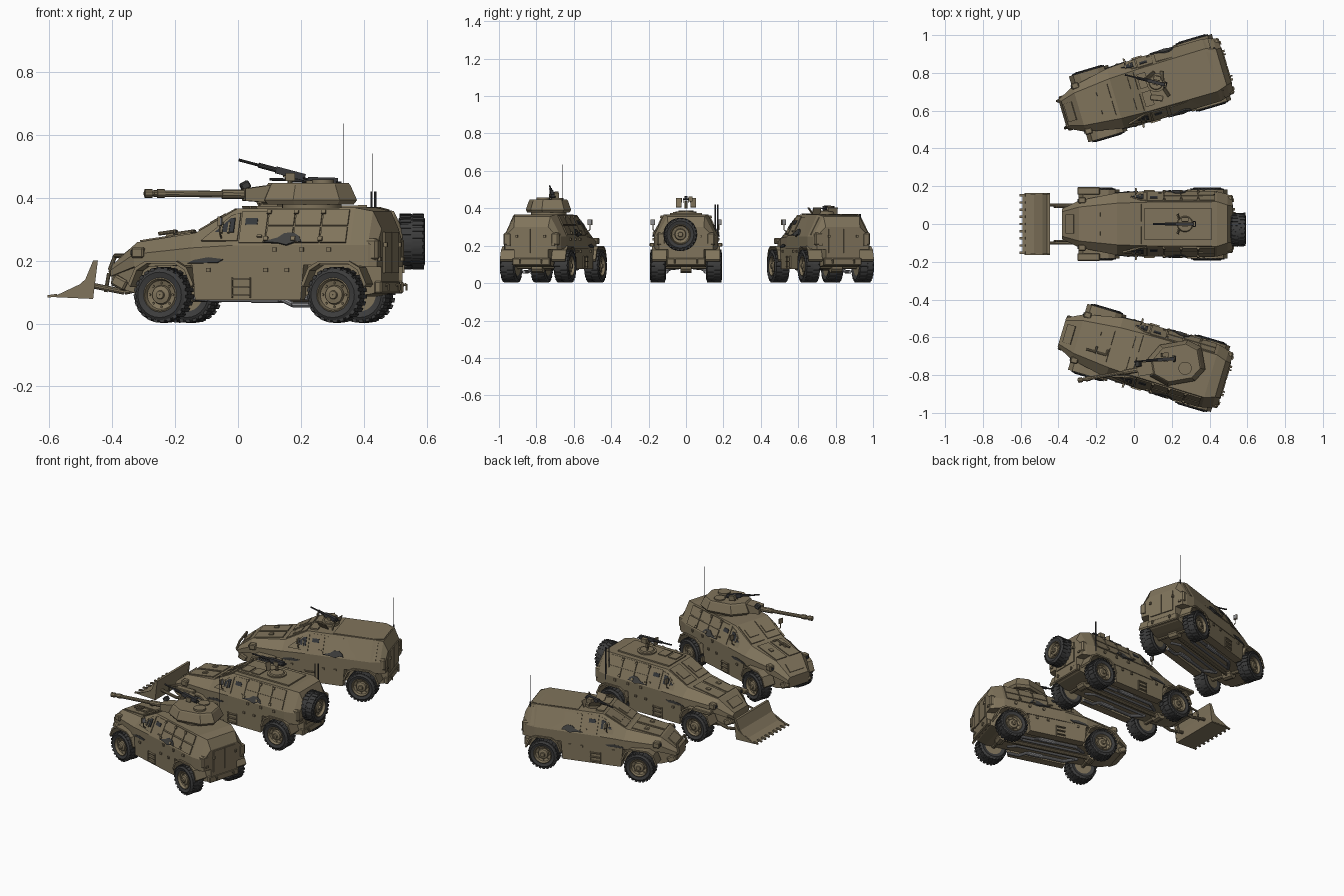
import bpy, bmesh, math
from mathutils import Matrix, Vector, Euler

if "Cube" in bpy.data.objects:
    bpy.data.objects.remove(bpy.data.objects["Cube"])

def material(name, rgb):
    m = bpy.data.materials.new(name)
    m.use_nodes = True
    m.diffuse_color = (*rgb, 1)
    m.node_tree.nodes["Principled BSDF"].inputs["Base Color"].default_value = (*rgb, 1)
    return m

TAN = material("olive tan paint", (.216, .174, .106))
RUBBER = material("tyre rubber", (.046, .046, .046))
GUN = material("gun metal", (.042, .042, .044))
GLASS = material("dark glass", (.035, .038, .042))
NET = material("dark netting", (.05, .05, .048))
STEEL = material("exhaust steel", (.27, .27, .28))

place = Matrix()      # transform of the vehicle being built
prefix = ""

def finish(name, bm, mat, smooth=False):
    bmesh.ops.recalc_face_normals(bm, faces=bm.faces)
    me = bpy.data.meshes.new(prefix + name)
    bm.to_mesh(me)
    bm.free()
    me.materials.append(mat)
    ob = bpy.data.objects.new(prefix + name, me)
    bpy.context.collection.objects.link(ob)
    ob.matrix_world = place
    if smooth:
        me.shade_smooth()
        me.set_sharp_from_angle(angle=math.radians(35))
    return ob

def add_box(bm, c, s, rot=(0, 0, 0)):
    m = Matrix.Translation(c) @ Euler(rot).to_matrix().to_4x4() @ Matrix.Diagonal((*s, 1))
    bmesh.ops.create_cube(bm, size=1, matrix=m)

def box(name, mat, c, s, rot=(0, 0, 0), bevel=0):
    bm = bmesh.new()
    add_box(bm, c, s, rot)
    if bevel:
        bmesh.ops.bevel(bm, geom=bm.edges[:], offset=bevel, segments=1, affect='EDGES')
    return finish(name, bm, mat)

def add_rod(bm, p, q, r, r2=None, n=10):
    p, q = Vector(p), Vector(q)
    m = Matrix.Translation((p + q) / 2) @ (q - p).to_track_quat('Z', 'Y').to_matrix().to_4x4()
    bmesh.ops.create_cone(bm, cap_ends=True, segments=n, radius1=r,
                          radius2=r if r2 is None else r2, depth=(q - p).length, matrix=m)

def tube(name, mat, pts, r, r2=None, n=10):
    bm = bmesh.new()
    for p, q in zip(pts, pts[1:]):
        add_rod(bm, p, q, r, r2, n)
    return finish(name, bm, mat, True)

def loft(name, mat, rings, closed=False, smooth=False):
    bm = bmesh.new()
    rows = [[bm.verts.new(p) for p in ring] for ring in rings]
    n = len(rows[0])
    for a, b in zip(rows, rows[1:] + rows[:1] if closed else rows[1:]):
        for i in range(n):
            bm.faces.new((a[i], a[(i + 1) % n], b[(i + 1) % n], b[i]))
    if not closed:
        bm.faces.new(rows[0])
        bm.faces.new(rows[-1])
    return finish(name, bm, mat, smooth)

def prism(name, mat, poly, y0, y1):
    return loft(name, mat, [[(x, y, z) for x, z in poly] for y in (y0, y1)])

# Hull stations: x, floor width, floor z, belt width, sill z, belt z, top width, top z
HULL = [(-.45, .07, .12, .08, .15, .17, .065, .185),
        (-.36, .095, .095, .125, .18, .22, .09, .258),
        (-.16, .11, .085, .165, .185, .24, .11, .288),
        (-.02, .11, .085, .172, .185, .248, .115, .365),
        (.37, .11, .085, .172, .185, .25, .118, .368),
        (.425, .1, .095, .158, .18, .25, .1, .357),
        (.452, .095, .11, .145, .18, .25, .095, .30)]

def station(x):
    for a, b in zip(HULL, HULL[1:]):
        if x <= b[0] or b is HULL[-1]:
            t = (x - a[0]) / (b[0] - a[0])
            return [u + (v - u) * t for u, v in zip(a, b)]

def side_plate(name, mat, s, pts, t=.005):
    """Plate lying on the sloping hull side."""
    def skin(x, z, off):
        _, _, _, wb, _, zb, wt, zt = station(x)
        k = max(0, (z - zb) / (zt - zb))
        return (x, s * (wb + (wt - wb) * k + off), z + off * .4)
    loft(name, mat, [[skin(x, z, o) for x, z in pts] for o in (-.004, t)])

def roof_plate(name, mat, pts, t=.005):
    """Plate lying on the hood, windscreen or roof."""
    loft(name, mat, [[(x - o * .4 * (x < 0), y, station(x)[7] + o) for x, y in pts] for o in (-.004, t)])

def rect(x0, x1, z0, z1):
    return [(x0, z0), (x1, z0), (x1, z1), (x0, z1)]

def lathe(name, mat, profile, n=28):
    """Revolve (radius, y) points around the y axis."""
    rings = [[(r * math.cos(a), y, r * math.sin(a)) for r, y in profile]
             for a in (2 * math.pi * i / n for i in range(n))]
    return loft(name, mat, rings, True, True)

def wheel(name, c, s, turn=0):
    parts = [lathe(name + "_tyre", RUBBER, [(.052, -.036), (.072, -.042), (.084, -.034), (.087, 0),
                                            (.084, .034), (.072, .042), (.052, .036)]),
             lathe(name + "_rim", TAN, [(.056, .036), (.051, .039), (.046, .024), (.031, .018), (.028, .03),
                                        (.014, .034), (.012, .042), (.001, .042), (.001, -.036), (.056, -.036)], 20)]
    bm = bmesh.new()
    for i in range(24):
        for side in (-1, 1):
            a = 2 * math.pi * (i + side * .25) / 24
            add_box(bm, (.084 * math.cos(a), side * .02, -.084 * math.sin(a)), (.009, .036, .013),
                    (0, a, side * .1))
    parts.append(finish(name + "_tread", bm, RUBBER))
    bm = bmesh.new()
    for i in range(8):
        a = math.pi * i / 4
        x, z = .038 * math.cos(a), .038 * math.sin(a)
        add_rod(bm, (x, .016, z), (x, .027, z), .004, n=6)
    parts.append(finish(name + "_bolts", bm, TAN))
    spin = Matrix.Rotation(turn + (math.pi if s < 0 else 0), 4, 'Z')
    for p in parts:
        p.matrix_world = place @ Matrix.Translation(c) @ spin

def machine_gun(c, tilt, yaw=0):
    """Heavy machine gun pointing forward, on a forked post."""
    global place
    keep = place
    place = place @ Matrix.Translation(c) @ Matrix.Rotation(yaw, 4, 'Z')
    tube("gun_post", TAN, [(0, 0, -.05), (0, 0, -.01)], .008)
    for s in (-1, 1):
        box("gun_fork", TAN, (0, s * .012, -.008), (.03, .004, .025))
    place = place @ Matrix.Rotation(tilt, 4, 'Y')
    box("gun_receiver", GUN, (0, 0, .003), (.095, .018, .022))
    tube("gun_barrel", GUN, [(-.04, 0, .003), (-.17, 0, .003)], .0045)
    tube("gun_jacket", GUN, [(-.04, 0, .003), (-.105, 0, .003)], .008)
    box("ammo_box", TAN, (0, .024, 0), (.036, .022, .026))
    tube("gun_grip", GUN, [(.042, -.014, 0), (.056, -.014, 0), (.056, .014, 0), (.042, .014, 0)], .003)
    place = keep

def vehicle(label, x, y, angle):
    """Everything the three vehicles share."""
    global place, prefix
    prefix = label + "_"
    place = Matrix.Translation((x, y, 0)) @ Matrix.Rotation(math.radians(angle), 4, 'Z')
    rings = []
    for px, wf, zf, wb, zs, zb, wt, zt in HULL:
        half = [(wf, zf), (wf, zs), (wb, zs), (wb, zb), (wt, zt)]
        rings.append([(px, w, z) for w, z in half] + [(px, -w, z) for w, z in half[::-1]])
    loft("hull", TAN, rings)
    for ax in (-.255, .318):
        tube("axle", TAN, [(ax, -.12, .09), (ax, .12, .09)], .014)
        tube("differential", TAN, [(ax, -.03, .085), (ax, .03, .085)], .03)
    tube("drive_shaft", TAN, [(-.255, 0, .078), (.318, 0, .078)], .01)
    box("front_bumper", TAN, (-.42, 0, .13), (.05, .19, .035), (0, .5, 0), .006)
    box("rear_bumper", TAN, (.442, 0, .115), (.026, .21, .04), bevel=.005)
    for s in (-1, 1):
        for ax, end in ((-.255, "front"), (.318, "rear")):
            wheel(end + "_wheel", (ax, s * .15, .091), s)
            arch = [(-.108, .125), (-.085, .178), (-.05, .199), (.05, .199), (.085, .178), (.108, .125)]
            inner = [(u * .93, z - .009) for u, z in arch[::-1]]
            prism(end + "_fender", TAN, [(ax + u, z) for u, z in arch + inner], s * .105, s * .182)
        # Sill locker, steps and exhaust
        prism("sill", TAN, [(-.145, .075), (.205, .075), (.215, .19), (-.155, .19)], s * .118, s * .168)
        for z in (.09, .115, .14):
            box("step", TAN, (.01, s * .173, z), (.055, .014, .005))
        for u in (-.02, .04):
            box("step_rail", TAN, (u - .002, s * .17, .113), (.005, .008, .065))
        for u in (-.1, .09, .16):
            box("sill_hinge", TAN, (u, s * .17, .17), (.014, .01, .012))
        tube("exhaust", STEEL, [(-.19, s * .04, .082), (-.12, s * .09, .077), (.12, s * .09, .077),
                                (.16, s * .105, .06), (.23, s * .105, .06)], .009)
        tube("silencer", STEEL, [(.02, s * .09, .078), (.11, s * .09, .078)], .013)
        tube("inner_pipe", STEEL, [(-.17, s * .04, .08), (.2, s * .04, .08), (.25, s * .07, .08)], .007)
        # Cab windows behind bars, and the armoured windscreen
        side_plate("window_frame", TAN, s, [(-.13, .262), (-.005, .262), (-.005, .35), (-.035, .342)], .005)
        side_plate("side_window", GLASS, s, [(-.085, .288), (-.02, .288), (-.02, .333), (-.036, .331)], .008)
        for u in (-.062, -.038):
            side_plate("window_bar", TAN, s, rect(u - .003, u + .003, .284, .318), .011)
        roof_plate("windscreen_frame", TAN, rect(-.15, -.03, s * .012, s * .105), .005)
        roof_plate("windscreen_shutter", TAN, rect(-.115, -.065, s * .025, s * .09), .009)
        side_plate("door", TAN, s, rect(0, .085, .255, .355), .004)
        side_plate("door_handle", TAN, s, rect(.06, .076, .272, .278), .01)
        side_plate("door_window", GLASS, s, rect(.015, .055, .312, .332), .007)
        # Mirrors, lamps and rear lockers
        tube("mirror_arm", TAN, [(-.06, s * .15, .265), (-.06, s * .176, .285), (-.06, s * .178, .33)], .0025, n=6)
        box("mirror", TAN, (-.06, s * .178, .325), (.008, .026, .03))
        box("mirror_glass", STEEL, (-.055, s * .178, .325), (.004, .02, .024))
        box("headlamp_box", TAN, (-.345, s * .125, .225), (.04, .034, .034), bevel=.005)
        tube("headlamp", GLASS, [(-.369, s * .125, .225), (-.362, s * .125, .225)], .009)
        box("tail_lamp", TAN, (.455, s * .125, .205), (.01, .018, .012))
        box("rear_locker", TAN, (.432, s * .132, .235), (.045, .045, .07), bevel=.008)
        tube("tow_hook", TAN, [(.45, s * .06, .12), (.465, s * .06, .125), (.465, s * .06, .105)], .004)
        box("rear_door", TAN, (.452, s * .041, .225), (.012, .075, .13))
        box("rear_hinge", TAN, (.46, s * .078, .25), (.012, .012, .014))
        # Hood panels and netting
        roof_plate("hood_panel", TAN, rect(-.35, -.18, s * .008, s * .085), .005)
        roof_plate("hood_latch", TAN, rect(-.27, -.245, s * .04, s * .06), .012)
        side_plate("hood_vent", NET, s, [(-.17, .19), (-.07, .192), (-.05, .203), (-.1, .209), (-.15, .2)], .004)
        side_plate("side_net", NET, s, [(.08, .256), (.13, .254), (.16, .247), (.19, .258), (.21, .256), (.2, .274),
                                        (.18, .286), (.15, .284), (.13, .27)], .009)
    box("nose_grille", TAN, (-.41, 0, .222), (.055, .1, .006), (0, -.68, 0))

def side_armour(cols, wide):
    """Bolt-on panels in two rows along the hull sides."""
    for s in (-1, 1):
        for u in cols:
            side_plate("armour_panel", TAN, s, rect(u, u + wide, .256, .305), .006)
            side_plate("armour_panel", TAN, s, rect(u, u + wide, .311, .36), .006)
            for z in (.26, .345):
                side_plate("armour_clip", TAN, s, rect(u - .006, u + .008, z, z + .012), .013)
            box("belt_hook", TAN, (u + .03, s * .174, .235), (.014, .012, .014))

def hatch(c, r):
    tube("hatch_ring", TAN, [(c[0], c[1], .362), (c[0], c[1], .382)], r, n=20)
    tube("hatch_lid", TAN, [(c[0], c[1], .38), (c[0], c[1], .388)], r * .8, r * .7, n=20)

# Gun turret vehicle
vehicle("gun_carrier", .05, -.70, -16.5)
side_armour((.09, .18, .27), .085)
box("tool_box", TAN, (-.40, 0, .2), (.06, .15, .03), (0, -.68, 0), .005)
for u in (-.3, -.24):
    tube("hood_pipe", TAN, [(u, -.05, .285), (u + .05, -.05, .292), (u + .05, -.02, .292)], .006)
place = Matrix.Translation((.215, -.738, 0)) @ Matrix.Rotation(math.radians(10), 4, 'Z')
tube("turret_ring", TAN, [(.02, 0, .36), (.02, 0, .384)], .095, n=24)
outline = [(-.15, .045), (-.07, .11), (.08, .11), (.145, .06)]
outline += [(u, -v) for u, v in outline[::-1]]
loft("turret", TAN, [[(.01 + u * k, v * k, z) for u, v in outline]
                     for k, z in ((.93, .378), (1, .392), (.86, .44), (.82, .447))])
prism("mantlet", TAN, [(-.20, .39), (-.10, .382), (-.09, .438), (-.13, .438), (-.20, .428)], -.035, .035)
tube("cannon", TAN, [(-.18, 0, .41), (-.30, 0, .411), (-.49, 0, .413)], .0105)
tube("cannon_sleeve", TAN, [(-.18, 0, .41), (-.27, 0, .411)], .015)
for u in (-.455, -.495):
    tube("muzzle_brake", TAN, [(u, 0, .413), (u - .024, 0, .413)], .014)
tube("muzzle_core", TAN, [(-.45, 0, .413), (-.521, 0, .413)], .009)
box("sight_head", NET, (-.19, .03, .438), (.03, .03, .025), (0, -.5, 0), .004)
tube("commander_hatch", TAN, [(.05, -.035, .445), (.05, -.035, .458)], .035, n=18)
tube("gunner_hatch", TAN, [(.04, .045, .445), (.04, .045, .454)], .032, n=18)
machine_gun((-.045, .03, .473), .26, -.1)
tube("antenna", GUN, [(.13, .055, .43), (.13, .055, .635)], .0009, n=5)

# Dozer vehicle
vehicle("dozer", .07, 0, 0)
side_armour((.09, .18, .27), .085)
roof_plate("roof_deck", TAN, rect(-.01, .34, -.085, .085), .008)
for u in (.0, .07):
    roof_plate("roof_hatch", TAN, rect(u, u + .055, -.07, .0), .014)
hatch((.2, 0), .055)
machine_gun((.2, 0, .45), .03)
for s in (-1, 1):
    box("gun_shield", TAN, (.165, s * .038, .43), (.006, .03, .05), (0, -.15, s * .3))
    tube("push_arm", TAN, [(-.34, s * .1, .12), (-.43, s * .1, .10), (-.53, s * .1, .12)], .009)
    tube("lift_ram", TAN, [(-.42, s * .09, .17), (-.48, s * .09, .16), (-.49, s * .09, .10)], .006)
    prism("blade_cheek", TAN, [(-.65, .088), (-.53, .08), (-.515, .2), (-.55, .135)], s * .155, s * .163)
    box("fender_box", TAN, (-.31, s * .175, .205), (.12, .04, .02), bevel=.004)
    tube("stack", GUN, [(.36 + s * .006, .163 + s * .007, .22), (.36 + s * .006, .163 + s * .007, .42)], .004)
prism("blade", TAN, [(-.66, .084), (-.60, .10), (-.555, .14), (-.53, .2), (-.515, .2),
                     (-.525, .14), (-.53, .078)], -.16, .16)
for k in range(9):
    box("blade_tooth", TAN, (-.66, -.152 + k * .038, .088), (.03, .012, .008), (0, -.15, 0))
box("spare_bracket", TAN, (.455, -.03, .26), (.03, .06, .08))
wheel("spare_wheel", (.482, -.03, .26), 1, -math.pi / 2)

# Troop vehicle
vehicle("troop_carrier", .055, .71, 16.5)
roof_plate("roof_cover", TAN, [(.13, -.11), (.38, -.11), (.42, -.08), (.42, .08), (.38, .11), (.13, .11)], .004)
for s in (-1, 1):
    side_plate("side_skin", TAN, s, rect(.1, .4, .256, .35), .004)
    roof_plate("cab_hatch", TAN, rect(-.015, .03, s * .01, s * .09), .008)
    box("station_shield", TAN, (.05, s * .06, .385), (.065, .005, .045), (s * -.6, 0, s * .4))
    box("rear_shield", TAN, (.11, s * .045, .385), (.005, .05, .04), (0, .4, s * -.3))
hatch((.07, .02), .05)
machine_gun((.07, .02, .40), .03, -.53)
tube("brush_guard", TAN, [(-.40, -.08, .13), (-.46, -.075, .17), (-.445, -.065, .215), (-.445, .065, .215),
                          (-.46, .075, .17), (-.40, .08, .13)], .007)
tube("antenna_base", GUN, [(.418, .106, .33), (.418, .106, .37)], .005)
tube("antenna", GUN, [(.418, .106, .36), (.418, .106, .54)], .0009, n=5)
